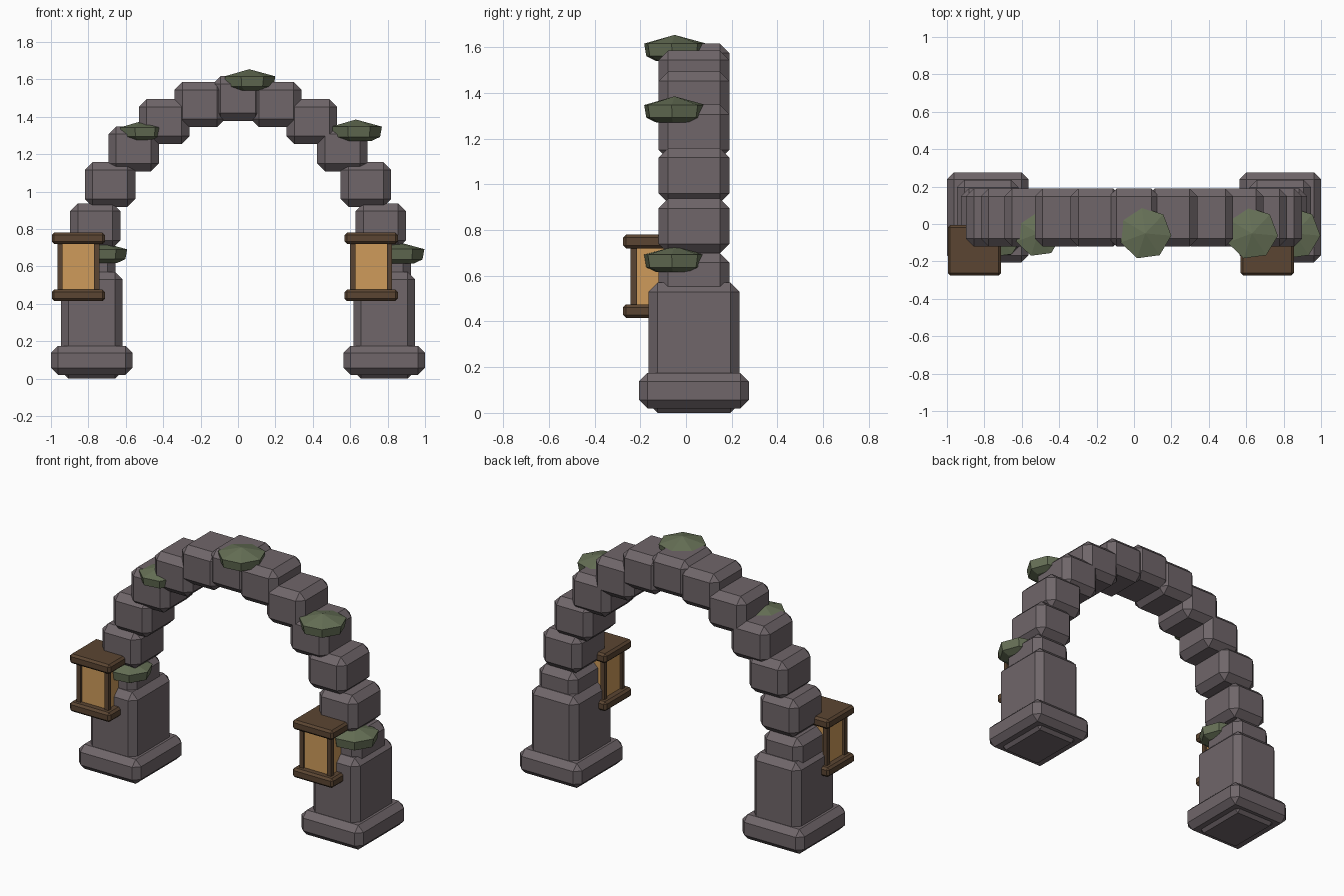
import bpy
import bmesh
import math
from mathutils import Matrix, Vector

if "Cube" in bpy.data.objects:
    bpy.data.objects.remove(bpy.data.objects["Cube"], do_unlink=True)


def make_material(name, rgb):
    mat = bpy.data.materials.new(name)
    mat.use_nodes = True
    mat.diffuse_color = (*rgb, 1)
    bsdf = next(n for n in mat.node_tree.nodes if n.type == "BSDF_PRINCIPLED")
    bsdf.inputs["Base Color"].default_value = (*rgb, 1)
    return mat


stone = make_material("grey stone", (0.16, 0.133, 0.143))
wood = make_material("dark wood", (0.105, 0.06, 0.032))
glass = make_material("amber glass", (0.62, 0.33, 0.105))
green = make_material("moss green", (0.135, 0.165, 0.095))


def finish(bm, name, mat):
    bmesh.ops.recalc_face_normals(bm, faces=bm.faces)
    mesh = bpy.data.meshes.new(name)
    bm.to_mesh(mesh)
    bm.free()
    mesh.materials.append(mat)
    obj = bpy.data.objects.new(name, mesh)
    bpy.context.collection.objects.link(obj)
    return obj


def block(name, center, size, mat, bevel=0):
    """Chamfered box."""
    bm = bmesh.new()
    bmesh.ops.create_cube(bm, size=1)
    bmesh.ops.scale(bm, vec=Vector(size), verts=bm.verts)
    if bevel:
        bmesh.ops.bevel(bm, geom=bm.edges[:], offset=bevel, segments=1,
                        profile=0.5, affect="EDGES")
    bmesh.ops.translate(bm, vec=Vector(center), verts=bm.verts)
    return finish(bm, name, mat)


def moss(name, center, scale=1.0, sides=7):
    """Low faceted cushion: shallow cone over a rim with an undercut base."""
    bm = bmesh.new()
    rings = []
    for radius, z in ((0.085, -0.056), (0.13, -0.035), (0.14, 0.02)):
        ring = []
        for i in range(sides):
            a = math.tau * i / sides - 0.09
            ring.append(bm.verts.new((radius * math.cos(a), radius * math.sin(a), z)))
        rings.append(ring)
    apex = bm.verts.new((0, 0, 0.058))
    bm.faces.new(rings[0])
    for i in range(sides):
        j = (i + 1) % sides
        for low, high in zip(rings, rings[1:]):
            bm.faces.new((low[i], low[j], high[j], high[i]))
        bm.faces.new((rings[-1][i], rings[-1][j], apex))
    bmesh.ops.transform(bm, matrix=Matrix.Translation(center) @ Matrix.Scale(scale, 4),
                        verts=bm.verts)
    return finish(bm, name, green)


def lantern(side, x):
    y = -0.14
    for part, z in (("cap", 0.75), ("base", 0.445)):
        block(f"{side}_lantern_{part}", (x, y, z), (0.285, 0.27, 0.06), wood, 0.013)
    block(f"{side}_lantern_glass", (x, y, 0.598), (0.195, 0.18, 0.27), glass)
    for sx in (-1, 1):
        for sy in (-1, 1):
            block(f"{side}_lantern_post", (x + sx * 0.098, y + sy * 0.088, 0.598),
                  (0.028, 0.028, 0.27), wood)


# Pillars
DEPTH_Y = 0.035
for side, s in (("left", 1), ("right", -1)):
    block(f"{side}_plinth", (s * 0.782, DEPTH_Y, 0.0975), (0.436, 0.48, 0.155), stone, 0.037)
    block(f"{side}_pillar", (s * 0.782, DEPTH_Y, 0.285), (0.33, 0.40, 0.57), stone, 0.04)

# Arch stones spaced evenly along a half ellipse
for k in range(-6, 7):
    a = math.radians(15 * k)
    block("keystone" if k == 0 else "arch_stone",
          (0.79 * math.sin(a), DEPTH_Y, 0.58 + 0.917 * math.cos(a)),
          (0.27, 0.31, 0.24), stone, 0.042)

# Lanterns on the front of the pillars
lantern("left", 0.712)
lantern("right", -0.853)

# Moss cushions
moss("top_moss", (0.06, -0.05, 1.596))
moss("left_upper_moss", (0.63, -0.05, 1.327))
moss("right_upper_moss", (-0.512, -0.05, 1.325), 0.9)
moss("left_lower_moss", (0.857, -0.05, 0.672))
moss("right_lower_moss", (-0.725, -0.05, 0.672), 0.95)
